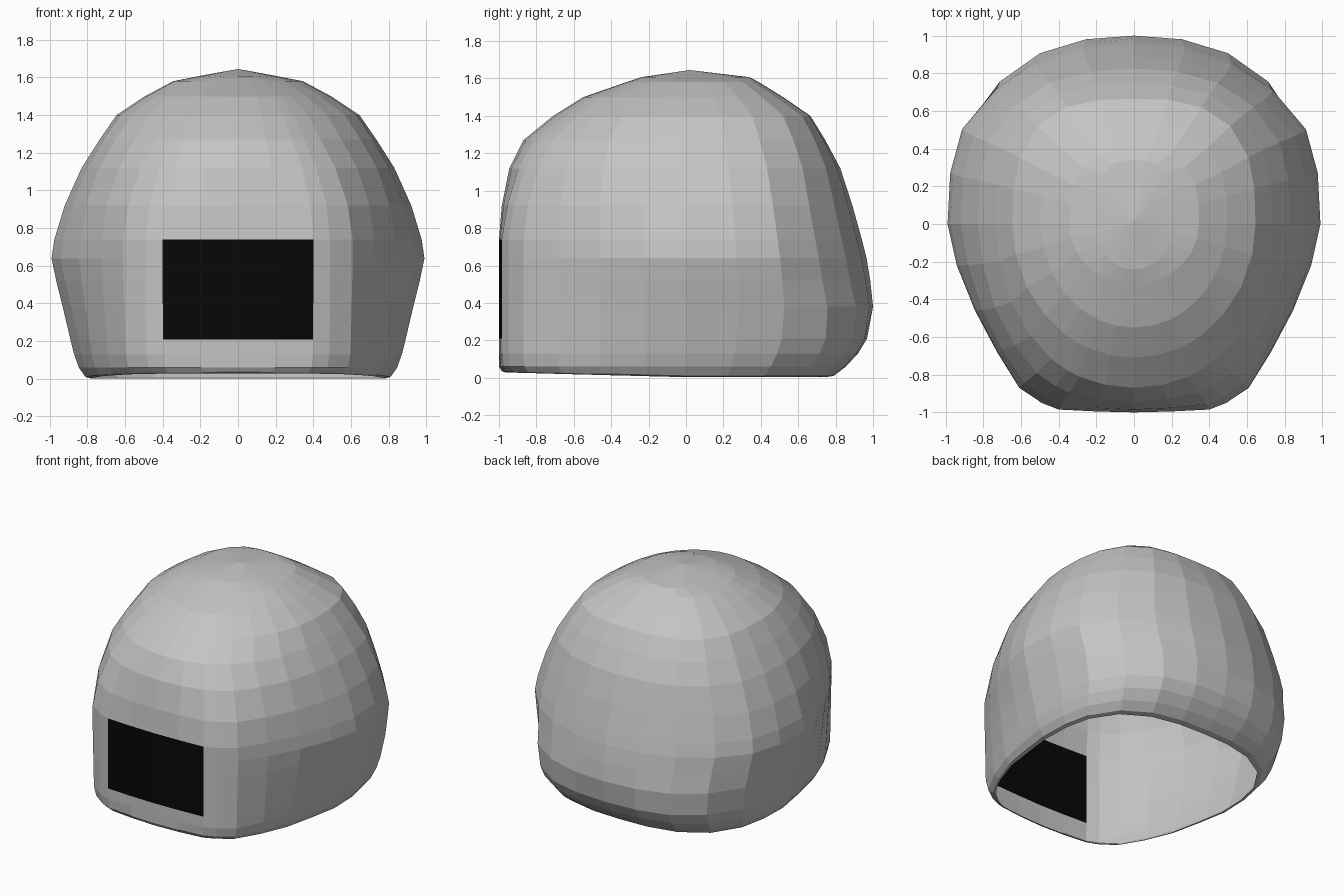
import bpy, bmesh, math

if "Cube" in bpy.data.objects:
    bpy.data.objects.remove(bpy.data.objects["Cube"])

def material(name, rgb):
    m = bpy.data.materials.new(name)
    m.diffuse_color = (*rgb, 1)
    m.use_nodes = True
    m.node_tree.nodes["Principled BSDF"].inputs["Base Color"].default_value = m.diffuse_color
    return m

grey = material("shell grey", (0.55, 0.55, 0.55))
black = material("visor black", (0.002, 0.002, 0.002))

# Plan outline of the right half, front to back: flat face, tapered cheeks, round back
half = [(0, -1), (.2, -.995), (.4, -.985), (.49, -.95), (.61, -.87), (.73, -.68),
        (.85, -.46), (.95, -.22), (1, 0), (.985, .28), (.92, .52), (.74, .73),
        (.52, .88), (.27, .97), (0, 1)]
outline = half + [(-x, y) for x, y in half[-2:0:-1]]

# Height, half width, front reach, back reach, front roundness, back squareness of each ring
rings = [(0.003, .785, .965, .745, .25, .9), (0.01, .81, .985, .79, .25, .9),
         (.06, .845, 1, .855, .12, .9), (.13, .87, 1, .92, 0, .9), (.21, .89, 1, .968, 0, .8),
         (.38, .93, 1, 1, 0, .5), (.52, .965, 1, .985, 0, .2), (.64, .99, 1, .965, 0, .1),
         (.74, .975, 1, .94, 0, .1), (.92, .92, .985, .89, .25, .2),
         (1.12, .83, .945, .825, .65, .5), (1.27, .735, .87, .745, .9, .8),
         (1.40, .645, .71, .665, 1, 1), (1.50, .495, .55, .52, 1, 1),
         (1.58, .345, .32, .39, 1, 1), (1.607, .21, .24, .34, 1, 1)]

def ring_point(p, ring):
    x, y = p
    z, w, front, back, front_rnd, back_sq = ring
    depth, blend = (front, front_rnd) if y < 0 else (back, back_sq)
    # The face keeps its width while the sides follow the ring width
    t = min(1, (1 + y) / .8)
    px = x * (1 + (w - 1) * t)
    # Dome target: round in front, squarer shoulders behind
    e = 2.0 if y < 0 else 2.9
    r = (abs(x) ** e + abs(y) ** e) ** (1 / e)
    qx, qy = x / r * w, y / r
    if z < .05:
        z += .025 * max(0, -y)
    return (px + (qx - px) * blend, (y + (qy - y) * blend) * depth, z)

# Open helmet shell lofted through the rings
bm = bmesh.new()
loops = [[bm.verts.new(ring_point(p, r)) for p in outline] for r in rings]
n = len(outline)
for a, b in zip(loops, loops[1:]):
    for i in range(n):
        j = (i + 1) % n
        bm.faces.new((a[i], a[j], b[j], b[i]))
crown = bm.verts.new((0, .02, 1.645))
for i in range(n):
    bm.faces.new((loops[-1][i], loops[-1][(i + 1) % n], crown))
bmesh.ops.recalc_face_normals(bm, faces=bm.faces)

# Black rectangle in the flat front
for f in bm.faces:
    c = f.calc_center_median()
    if c.y < -.9 and abs(c.x) < .4 and .21 < c.z < .74:
        f.material_index = 1

mesh = bpy.data.meshes.new("helmet_shell")
bm.to_mesh(mesh)
bm.free()
mesh.materials.append(grey)
mesh.materials.append(black)
shell = bpy.data.objects.new("helmet_shell", mesh)
bpy.context.collection.objects.link(shell)
